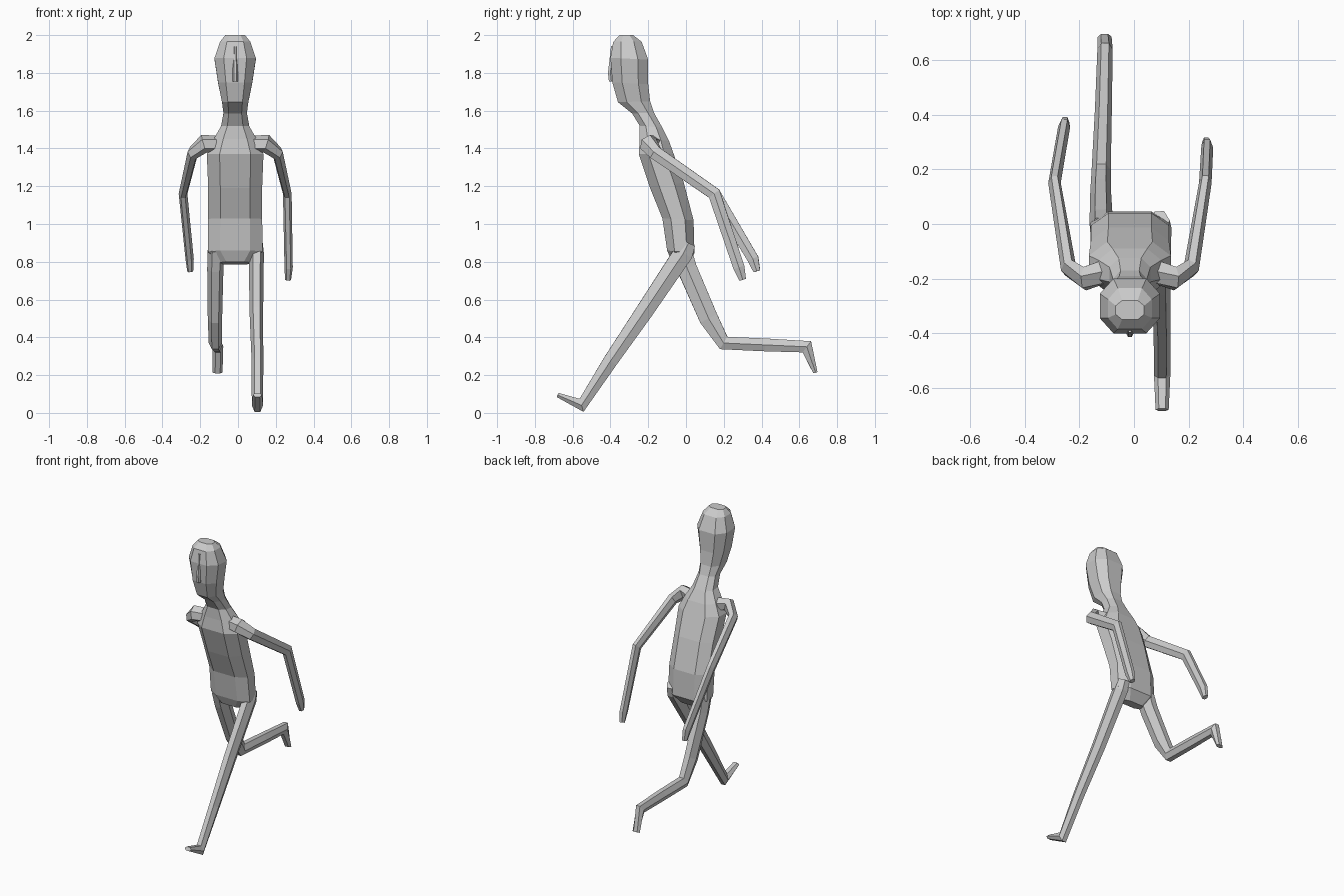
import bpy, bmesh
from math import cos, sin, pi
from mathutils import Vector as V

CX = -0.015  # body centre line


def loft(name, rings):
    """Skin a list of equal-length vertex rings and cap both ends."""
    bm = bmesh.new()
    loops = [[bm.verts.new(p) for p in r] for r in rings]
    n = len(loops[0])
    for a, b in zip(loops, loops[1:]):
        for i in range(n):
            j = (i + 1) % n
            bm.faces.new((a[i], a[j], b[j], b[i]))
    bm.faces.new(loops[0][::-1])
    bm.faces.new(loops[-1])
    bmesh.ops.recalc_face_normals(bm, faces=bm.faces)
    me = bpy.data.meshes.new(name)
    bm.to_mesh(me)
    bm.free()
    ob = bpy.data.objects.new(name, me)
    bpy.context.collection.objects.link(ob)
    return ob


def limb(name, path, up):
    """Six-sided tube; path items are (x, y, z, half width, half height)."""
    pts = [V(p[:3]) for p in path]
    rings = []
    for i, (c, p) in enumerate(zip(pts, path)):
        t = V()
        if i:
            t += (c - pts[i - 1]).normalized()
        if i < len(pts) - 1:
            t += (pts[i + 1] - c).normalized()
        t.normalize()
        s = t.cross(V(up)).normalized()
        u = s.cross(t)
        rings.append([c + s * p[3] * cos(k * pi / 3) + u * p[4] * sin(k * pi / 3) / 0.866
                      for k in range(6)])
    return loft(name, rings)


# Torso, neck and head: (front y, front z, back y, back z, half width)
body = [
    (-.075, .80, .0, .785, .085),
    (-.10, .86, .045, .845, .145),
    (-.125, 1.03, .04, 1.02, .143),
    (-.19, 1.19, -.012, 1.22, .143),
    (-.25, 1.37, -.065, 1.37, .150),
    (-.245, 1.45, -.09, 1.44, .115),
    (-.245, 1.52, -.125, 1.51, .075),
    (-.285, 1.585, -.17, 1.59, .062),
    (-.36, 1.645, -.19, 1.65, .070),
    (-.39, 1.75, -.20, 1.74, .090),
    (-.40, 1.88, -.20, 1.87, .110),
    (-.385, 1.965, -.235, 1.965, .080),
    (-.35, 2.0, -.28, 2.0, .052),
]
octagon = [(1, -.45), (1, .45), (.55, 1), (-.55, 1),
           (-1, .45), (-1, -.45), (-.55, -1), (.55, -1)]
rings = []
for fy, fz, by, bz, w in body:
    c = V((CX, (fy + by) / 2, (fz + bz) / 2))
    d = V((0, (by - fy) / 2, (bz - fz) / 2))
    rings.append([c + V((w * a, 0, 0)) + d * b for a, b in octagon])
loft("torso_and_head", rings)

# Nose ridge
limb("nose", [(CX, -.385, 1.94, .008, .012), (CX, -.40, 1.80, .014, .013),
              (CX, -.395, 1.755, .014, .013)], (0, 1, 0))

# Arms: shared shoulder and elbow, different hand positions
for name, s, hand in (("right_arm", 1, (.28, .30, .72)), ("left_arm", -1, (.238, .375, .765))):
    hx, hy, hz = hand
    path = [(.08, -.17, 1.42, .05, .04), (.165, -.20, 1.425, .042, .045),
            (.225, -.16, 1.375, .03, .036), (.276, .15, 1.16, .023, .034),
            (hx + .003, hy - .02, hz + .05, .022, .03), (hx, hy, hz - .015, .016, .018)]
    limb(name, [(CX + s * x, y, z, w, h) for x, y, z, w, h in path], (0, .55, .84))

# Leading straight leg with foot
limb("front_leg", [(.095, .01, .90, .036, .04), (.097, -.015, .845, .040, .052),
                   (.097, -.222, .535, .036, .046), (.103, -.40, .275, .031, .038),
                   (.103, -.553, .04, .030, .036), (.103, -.68, .095, .024, .012)], (0, 0, 1))

# Trailing bent leg with foot
limb("back_leg", [(-.118, -.03, .87, .042, .055), (-.120, .005, .765, .043, .052),
                  (-.122, .12, .50, .038, .050), (-.120, .20, .37, .035, .038),
                  (-.112, .42, .36, .031, .034), (-.106, .64, .35, .028, .037),
                  (-.108, .685, .213, .026, .011)], (0, 0, 1))
